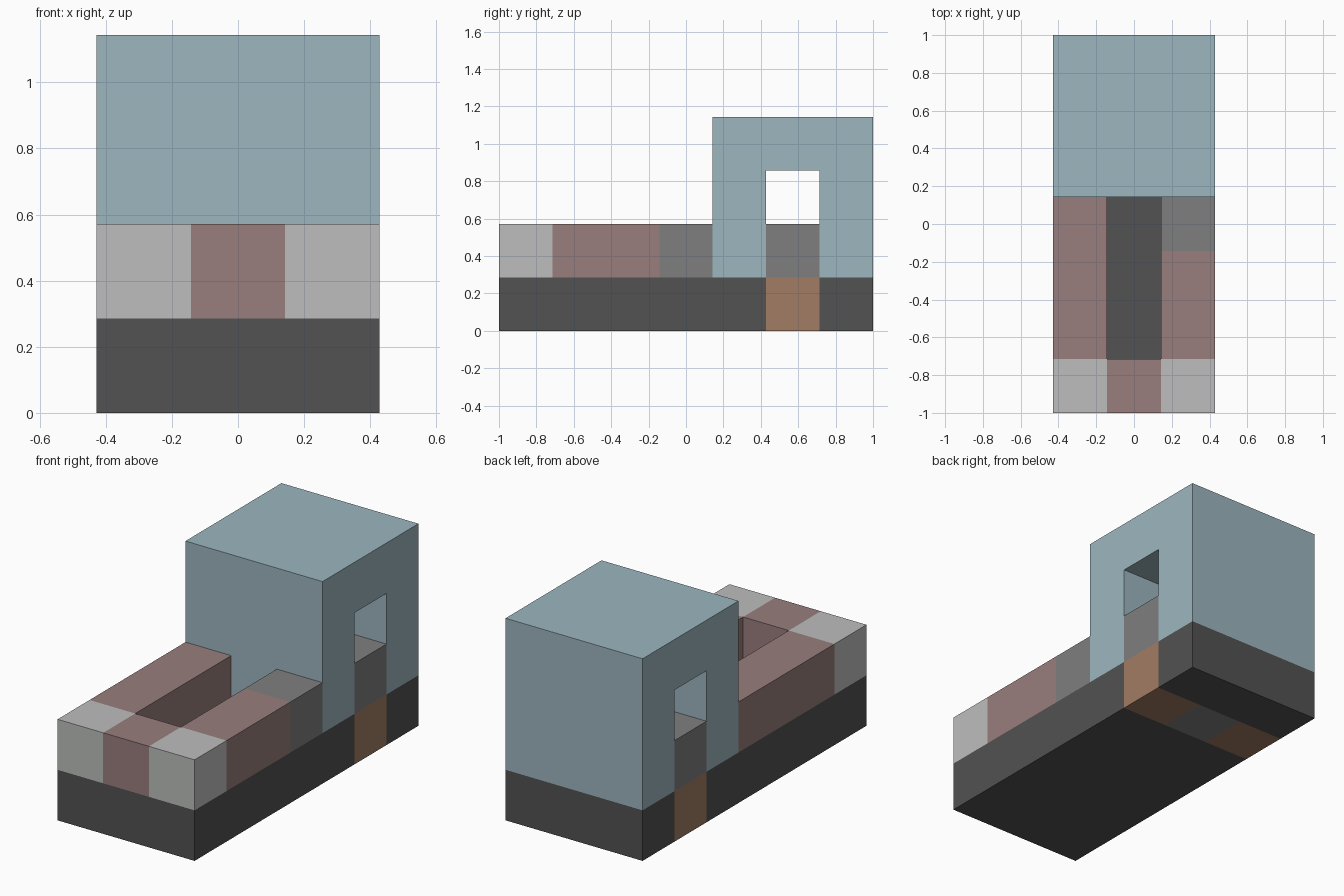
import bpy
import bmesh

cube = bpy.data.objects.get("Cube")
if cube:
    bpy.data.objects.remove(cube, do_unlink=True)

U = 2 / 7  # one block; the model is 3 wide, 7 long, 4 high


def material(name, hex_code):
    def linear(c):
        return c / 12.92 if c <= 0.04045 else ((c + 0.055) / 1.055) ** 2.4
    rgb = [linear(int(hex_code[i:i + 2], 16) / 255) for i in (0, 2, 4)]
    mat = bpy.data.materials.new(name)
    mat.use_nodes = True
    mat.diffuse_color = (*rgb, 1)
    bsdf = mat.node_tree.nodes["Principled BSDF"]
    bsdf.inputs["Base Color"].default_value = (*rgb, 1)
    bsdf.inputs["Roughness"].default_value = 0.9
    return mat


dark = material("charcoal", "525252")
grey = material("stone_grey", "7F7F7F")
light = material("pale_grey", "BCBEBC")
red = material("dusty_red", "987E7D")
brown = material("copper_brown", "A27C64")
blue = material("pale_blue", "9CB6BF")


def extrude_profile(name, mat, x0, x1, profile):
    """Extrude a (y, z) profile across x; all values are in blocks."""
    bm = bmesh.new()
    verts = [bm.verts.new(((x0 - 1.5) * U, (y - 3.5) * U, z * U)) for y, z in profile]
    face = bm.faces.new(verts)
    result = bmesh.ops.extrude_face_region(bm, geom=[face])
    moved = [v for v in result["geom"] if isinstance(v, bmesh.types.BMVert)]
    bmesh.ops.translate(bm, verts=moved, vec=((x1 - x0) * U, 0, 0))
    bmesh.ops.recalc_face_normals(bm, faces=bm.faces)
    mesh = bpy.data.meshes.new(name)
    bm.to_mesh(mesh)
    bm.free()
    mesh.materials.append(mat)
    obj = bpy.data.objects.new(name, mesh)
    bpy.context.collection.objects.link(obj)
    return obj


def block(name, mat, x, y, z):
    """Box spanning the given (start, end) ranges in blocks."""
    return extrude_profile(name, mat, *x, [(y[0], z[0]), (y[1], z[0]), (y[1], z[1]), (y[0], z[1])])


FULL, RIGHT, MIDDLE, LEFT = (0, 3), (0, 1), (1, 2), (2, 3)
BASE, BODY = (0, 1), (1, 2)

# Chassis in two lengths, with the axle between them
block("chassis_front", dark, FULL, (0, 5), BASE)
block("chassis_rear", dark, FULL, (6, 7), BASE)
block("axle_hub", grey, MIDDLE, (5, 6), BASE)
for side, span in (("right", RIGHT), ("left", LEFT)):
    block(side + "_axle_end", brown, span, (5, 6), BASE)
    block(side + "_headlight", light, span, (0, 1), BODY)

# Front grille and the walls beside the open channel
block("grille", red, MIDDLE, (0, 1), BODY)
block("right_side_wall", red, RIGHT, (1, 4), BODY)
block("left_side_wall", red, LEFT, (1, 3), BODY)
block("left_wall_end", grey, LEFT, (3, 4), BODY)

# Cabin arch with a window passing through above the sill
block("window_sill", grey, FULL, (5, 6), BODY)
extrude_profile("cabin", blue, *FULL, [
    (4, 1), (5, 1), (5, 3), (6, 3), (6, 1), (7, 1), (7, 4), (4, 4)])
